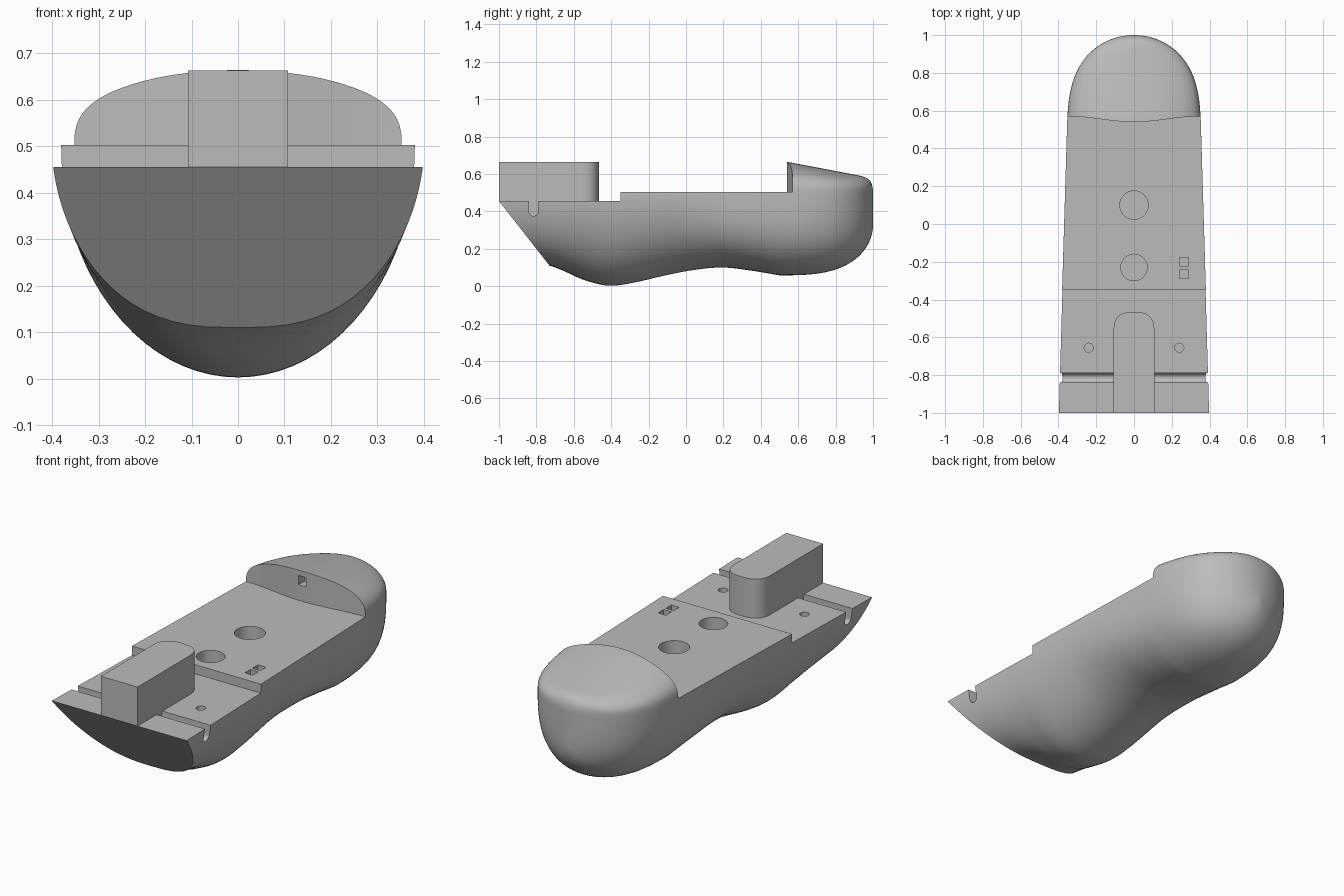
import bpy, bmesh, math

old = bpy.data.objects.get("Cube")
if old:
    bpy.data.objects.remove(old, do_unlink=True)

grey = bpy.data.materials.new("plain grey")
grey.use_nodes = True
grey.diffuse_color = (0.5, 0.5, 0.5, 1)
grey.node_tree.nodes["Principled BSDF"].inputs["Base Color"].default_value = (0.5, 0.5, 0.5, 1)

SPLIT = 0.5      # height of the widest line of the hull
DECK = 0.503     # main deck height
LOW_DECK = 0.455  # front deck height


def make_object(name, bm):
    bmesh.ops.recalc_face_normals(bm, faces=bm.faces)
    mesh = bpy.data.meshes.new(name)
    bm.to_mesh(mesh)
    bm.free()
    mesh.materials.append(grey)
    obj = bpy.data.objects.new(name, mesh)
    bpy.context.scene.collection.objects.link(obj)
    return obj


def skin(name, rings):
    """Join equal closed rings of points and cap both ends."""
    bm = bmesh.new()
    loops = [[bm.verts.new(p) for p in ring] for ring in rings]
    n = len(loops[0])
    for a, b in zip(loops, loops[1:]):
        for i in range(n):
            j = (i + 1) % n
            bm.faces.new((a[i], a[j], b[j], b[i]))
    bm.faces.new(loops[0])
    bm.faces.new(loops[-1])
    return make_object(name, bm)


def prism(name, outline, lo, hi, axis="z"):
    """Extrude an (x, y) outline along z, or a (y, z) outline along x."""
    if axis == "z":
        return skin(name, [[(x, y, h) for x, y in outline] for h in (lo, hi)])
    return skin(name, [[(h, y, z) for y, z in outline] for h in (lo, hi)])


def rect(x, y, w, d):
    return [(x - w / 2, y - d / 2), (x + w / 2, y - d / 2),
            (x + w / 2, y + d / 2), (x - w / 2, y + d / 2)]


def circle(x, y, r, n=48):
    return [(x + r * math.cos(math.tau * i / n), y + r * math.sin(math.tau * i / n))
            for i in range(n)]


def smooth(a, b, v):
    t = min(max((v - a) / (b - a), 0), 1)
    return t * t * (3 - 2 * t)


def curve(points, v):
    """Smooth curve through sorted points."""
    def slope(i):
        a, b = points[max(i - 1, 0)], points[min(i + 1, len(points) - 1)]
        return (b[1] - a[1]) / (b[0] - a[0])
    i = max(k for k in range(len(points) - 1) if k == 0 or points[k][0] <= v)
    (x0, y0), (x1, y1) = points[i], points[i + 1]
    h = x1 - x0
    t = (v - x0) / h
    s = t * t * (3 - 2 * t)
    return (y0 * (1 - s) + y1 * s + slope(i) * h * t * (1 - t) ** 2
            - slope(i + 1) * h * t * t * (1 - t))


KEEL = [(-1.1, 0.16), (-0.85, 0.13), (-0.73, 0.11), (-0.65, 0.08), (-0.55, 0.035),
        (-0.42, 0.003), (-0.3, 0.015), (-0.1, 0.06), (0.05, 0.088), (0.2, 0.1),
        (0.35, 0.083), (0.5, 0.058)]


def hull_section(y, steps=20):
    """Cross-section with an elliptical belly and a softly crowned top."""
    u = max(0, (y - 0.5) / 0.5)
    taper = math.sqrt(1 - u ** 3)
    width = (0.37 - 0.03 * y) * taper
    bottom = curve(KEEL, y) if y < 0.5 else 0.33 - 0.272 * taper
    crown = 0.165 - 0.19 * max(0, y - 0.54)
    crown *= math.sqrt(1 - u ** 30)
    power = 2 + smooth(-0.1, 0.3, y)
    fullness = 0.35 + 0.15 * smooth(-0.75, -0.5, y)
    half = []
    for i in range(steps + 1):
        c = math.cos(i / steps * math.pi / 2)
        if i == steps:
            c = 0
        half.append((width * (1 - c ** power) ** fullness, SPLIT - (SPLIT - bottom) * c))
    for i in range(1, steps + 1):
        a = i / steps * math.pi / 2
        x = 0 if i == steps else width * math.cos(a)
        half.append((x, SPLIT + crown * math.sin(a) ** 0.7))
    ring = half + [(-x, z) for x, z in half[-2:0:-1]]
    return [(x, y, z) for x, z in ring]


# Hull with its rounded rear hood
stations = [-1.1 + 1.6 * i / 50 for i in range(50)]
stations += [0.5 + 0.5 * math.sin(i / 28 * math.pi / 2 * 0.985) for i in range(29)]
hull = skin("hull", [hull_section(y) for y in stations])

# Cutters
cutters = []
hood_wall = [(0.7 - 1.4 * i / 56) for i in range(57)]
hood_wall = [(x, 0.555 - 0.015 * math.cos(math.pi * min(abs(x) / 0.35, 1)))
             for x in hood_wall]
cutters.append(prism("main_deck_cutter", [(-0.7, -1.3), (0.7, -1.3)] + hood_wall, DECK, 0.9))
cutters.append(prism("front_deck_cutter", rect(0, -0.85, 1.4, 1.0), LOW_DECK, 0.8))
cutters.append(prism("transom_cutter", [(-1.05, 0.519), (-0.6, -0.056), (-1.3, -0.1),
                                        (-1.3, 0.519)], -0.7, 0.7, "x"))

# Round-bottomed groove on each side of the raised block
groove = [(-0.84, 0.6)]
groove += [(-0.815 - 0.025 * math.cos(i / 12 * math.pi),
            0.4 - 0.025 * math.sin(i / 12 * math.pi)) for i in range(13)]
groove.append((-0.79, 0.6))
for side in (-1, 1):
    cutters.append(prism("groove_cutter", groove, side * 0.105, side * 0.6, "x"))
    cutters.append(prism("screw_hole_cutter", circle(side * 0.24, -0.655, 0.024, 24),
                         LOW_DECK - 0.06, 0.6))

# Deck holes and sockets
for y, r in ((0.1, 0.075), (-0.23, 0.07)):
    cutters.append(prism("round_hole_cutter", circle(0, y, r), DECK - 0.12, 0.6))
for y in (-0.2, -0.265):
    cutters.append(prism("socket_cutter", rect(0.265, y, 0.046, 0.046), DECK - 0.04, 0.6))
cutters.append(prism("hood_socket_cutter", rect(0, 0.54, 0.045, 0.1), 0.585, 0.635))

bpy.context.view_layer.objects.active = hull
for cutter in cutters:
    cutter.hide_render = True
    mod = hull.modifiers.new("cut", "BOOLEAN")
    mod.operation = "DIFFERENCE"
    mod.solver = "EXACT"
    mod.object = cutter
    bpy.ops.object.modifier_apply(modifier=mod.name)
    bpy.data.objects.remove(cutter, do_unlink=True)

# Raised block with a rounded rear end
nose = []
for i in range(33):
    a = i / 32 * math.pi
    c, s = math.cos(a), max(math.sin(a), 0)
    nose.append((0.108 * math.copysign(abs(c) ** 0.75, c), -0.57 + 0.105 * s ** 0.75))
block = prism("raised_block", [(-0.108, -1), (0.108, -1)] + nose, LOW_DECK, 0.663)

# Smooth shading with sharp edges kept
bpy.ops.object.select_all(action="DESELECT")
for obj in (hull, block):
    obj.select_set(True)
bpy.context.view_layer.objects.active = hull
bpy.ops.object.shade_smooth_by_angle(angle=math.radians(30))
